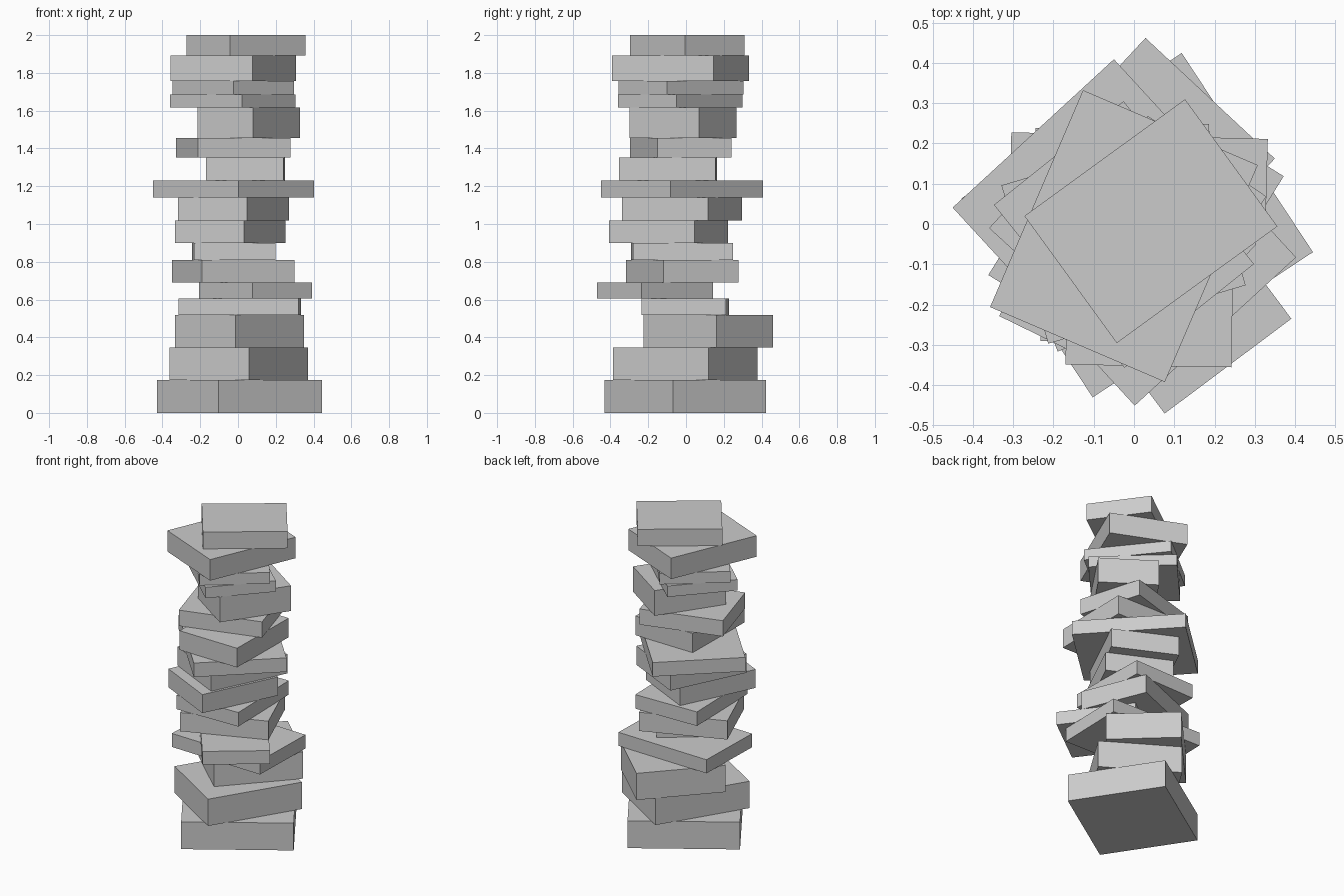
import bpy
from math import radians

# Stacked slabs, bottom to top: centre x, centre y, width, depth, turn (degrees), top height
SLABS = [
    (0.008, -0.003, 0.655, 0.592, 33.4, 0.175),
    (0.005, -0.004, 0.595, 0.494, 58.2, 0.347),
    (0.008, 0.118, 0.531, 0.439, 47.0, 0.518),
    (0.008, -0.004, 0.447, 0.637, 88.5, 0.605),
    (0.092, -0.164, 0.393, 0.472, 36.8, 0.690),
    (-0.025, -0.020, 0.527, 0.427, 22.0, 0.810),
    (-0.023, -0.021, 0.431, 0.529, 1.3, 0.900),
    (-0.041, -0.092, 0.503, 0.408, 64.0, 1.019),
    (-0.024, -0.022, 0.508, 0.407, 64.0, 1.140),
    (-0.024, -0.021, 0.544, 0.668, 42.6, 1.230),
    (0.040, -0.096, 0.513, 0.412, 89.1, 1.353),
    (-0.026, -0.028, 0.511, 0.410, 16.5, 1.454),
    (0.057, -0.015, 0.443, 0.356, 55.8, 1.616),
    (-0.028, -0.030, 0.419, 0.516, 47.5, 1.686),
    (-0.025, -0.026, 0.412, 0.518, 38.7, 1.757),
    (-0.025, -0.030, 0.586, 0.472, 66.8, 1.892),
    (0.042, 0.007, 0.493, 0.390, 36.0, 2.000),
]


def add_slab(name, x, y, width, depth, turn, bottom, top):
    bpy.ops.mesh.primitive_cube_add(
        size=1, location=(x, y, (bottom + top) / 2), rotation=(0, 0, radians(turn)))
    slab = bpy.context.object
    slab.name = name
    slab.scale = (width, depth, top - bottom)
    bpy.ops.object.transform_apply(location=False, rotation=False, scale=True)


# Each slab rests on the one below
bottom = 0.0
for i, (x, y, width, depth, turn, top) in enumerate(SLABS, 1):
    add_slab(f"slab_{i:02d}", x, y, width, depth, turn, bottom, top)
    bottom = top
